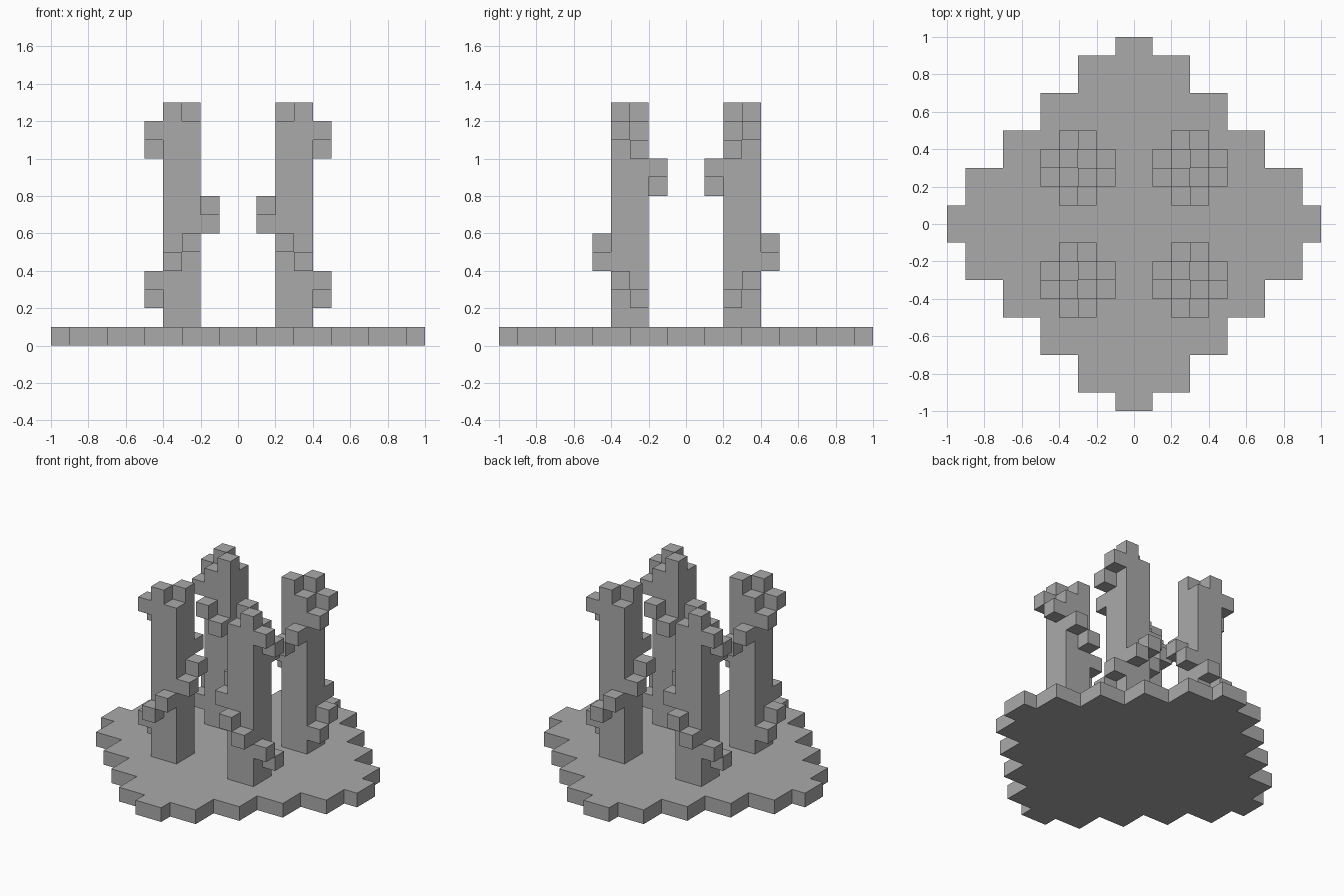
import bpy
import bmesh
from mathutils import Vector

cube = bpy.data.objects.get("Cube")
if cube:
    bpy.data.objects.remove(cube, do_unlink=True)

UNIT = 0.1  # edge length of one block

stone = bpy.data.materials.new("stone_grey")
stone.use_nodes = True
grey = (0.4, 0.4, 0.4, 1)
stone.diffuse_color = grey
stone.node_tree.nodes["Principled BSDF"].inputs["Base Color"].default_value = grey


def mirrored(cells, sx, sy):
    """Reflect block coordinates into another quadrant."""
    return {(x if sx > 0 else -x - 1, y if sy > 0 else -y - 1, z) for x, y, z in cells}


def build(name, cells, solid):
    """Make an object from the exposed faces of a set of blocks."""
    bm = bmesh.new()
    for cell in cells:
        centre = Vector(cell) + Vector((0.5, 0.5, 0.5))
        for axis in range(3):
            for side in (-1, 1):
                n = Vector((0, 0, 0))
                n[axis] = side
                if tuple(int(c + d) for c, d in zip(cell, n)) in solid:
                    continue
                u = Vector((0, 0, 0))
                u[(axis + 1) % 3] = 0.5
                v = n.cross(u)
                mid = centre + n * 0.5
                corners = (mid - u - v, mid + u - v, mid + u + v, mid - u + v)
                bm.faces.new([bm.verts.new(p * UNIT) for p in corners])
    bmesh.ops.remove_doubles(bm, verts=bm.verts, dist=UNIT / 100)
    mesh = bpy.data.meshes.new(name)
    bm.to_mesh(mesh)
    bm.free()
    mesh.materials.append(stone)
    bpy.context.collection.objects.link(bpy.data.objects.new(name, mesh))


# Stepped diamond base: half width of each row, from the middle outwards
half_widths = [10, 9, 9, 7, 7, 5, 5, 3, 3, 1]
base_quarter = {(x, y, 0) for y, w in enumerate(half_widths) for x in range(w)}

# Pillar shaft, with two raised blocks on opposite corners of its top
shaft = {(x, y, z) for x in (2, 3) for y in (2, 3) for z in range(1, 12)}
shaft |= {(2, 2, 12), (3, 3, 12)}

# Spiral of blocks climbing around the shaft, one step per layer
ring = [(4, 2), (4, 3), (3, 4), (2, 4), (1, 3), (1, 2), (2, 1), (3, 1)]
spiral = {ring[i % len(ring)] + (i + 2,) for i in range(10)}

quadrants = {"front_right": (-1, -1), "front_left": (1, -1),
             "back_right": (-1, 1), "back_left": (1, 1)}
parts = {"base": set()}
for place, (sx, sy) in quadrants.items():
    parts["base"] |= mirrored(base_quarter, sx, sy)
    parts[place + "_pillar"] = mirrored(shaft, sx, sy)
    parts[place + "_spiral"] = mirrored(spiral, sx, sy)

solid = set().union(*parts.values())
for name, cells in parts.items():
    build(name, cells, solid)
